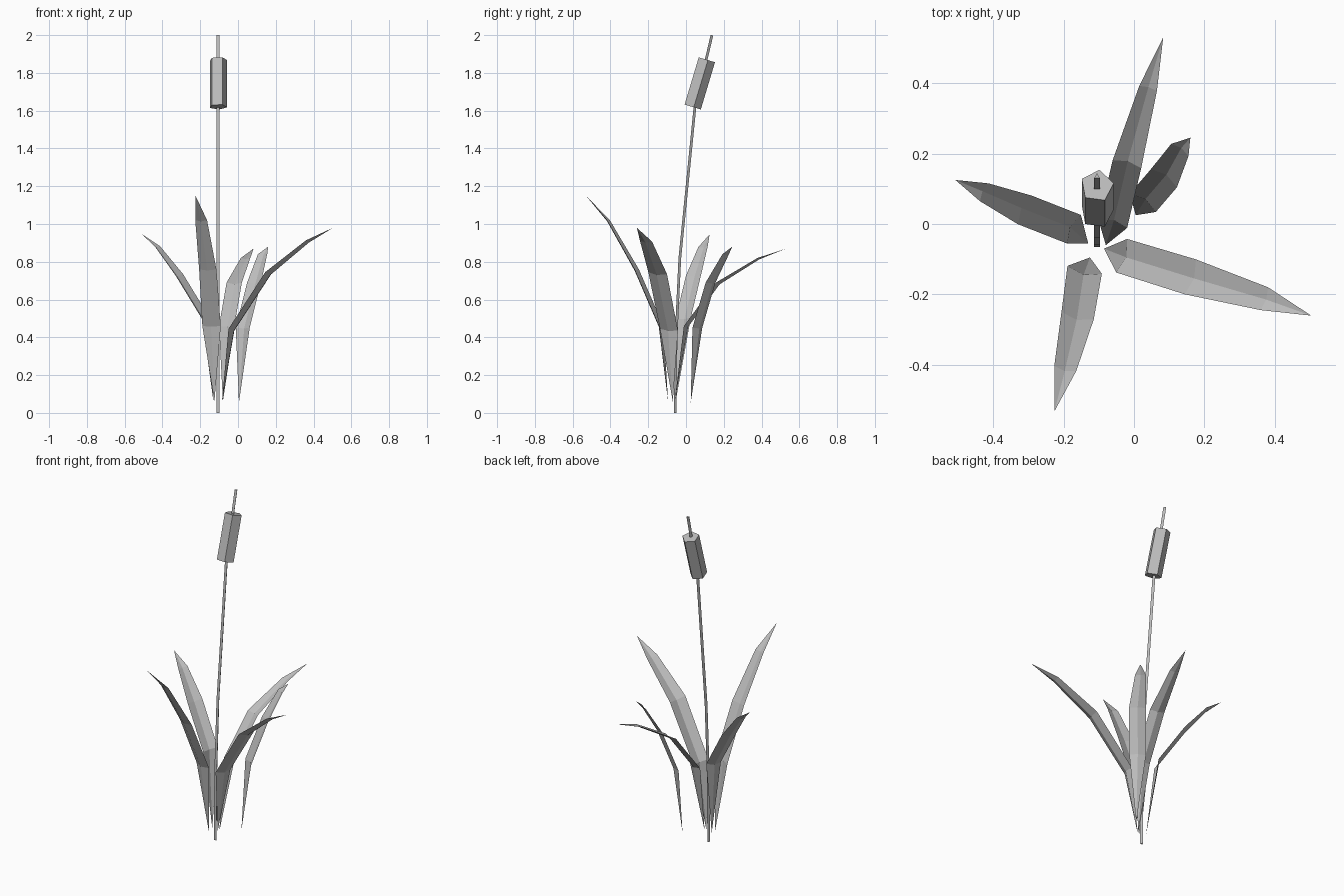
import bpy, bmesh, math
from mathutils import Vector

cube = bpy.data.objects.get("Cube")
if cube:
    bpy.data.objects.remove(cube, do_unlink=True)

grey = bpy.data.materials.new("plain grey")
grey.use_nodes = True
colour = (0.5, 0.5, 0.5, 1)
grey.diffuse_color = colour
grey.node_tree.nodes["Principled BSDF"].inputs["Base Color"].default_value = colour


def finish(name, bm, closed):
    """Turn a bmesh into a flat-shaded object."""
    if closed:
        bmesh.ops.recalc_face_normals(bm, faces=bm.faces)
    mesh = bpy.data.meshes.new(name)
    bm.to_mesh(mesh)
    bm.free()
    mesh.materials.append(grey)
    bpy.context.collection.objects.link(bpy.data.objects.new(name, mesh))


def tube(name, path, radius, sides, turn):
    """Sweep a regular polygon along a path that bends in the YZ plane."""
    bm = bmesh.new()
    rings = []
    points = [Vector(p) for p in path]
    for i, p in enumerate(points):
        along = (points[min(i + 1, len(points) - 1)] - points[max(i - 1, 0)]).normalized()
        side = Vector((1, 0, 0))
        back = along.cross(side)
        ring = []
        for k in range(sides):
            a = math.radians(turn) + math.tau * k / sides
            ring.append(bm.verts.new(p + radius * (side * math.cos(a) + back * math.sin(a))))
        rings.append(ring)
    for low, high in zip(rings, rings[1:]):
        for k in range(sides):
            n = (k + 1) % sides
            bm.faces.new((low[k], low[n], high[n], high[k]))
    bm.faces.new(rings[0])
    bm.faces.new(rings[-1])
    finish(name, bm, True)


def leaf(name, path, half_widths, roll=0):
    """Build a softly creased blade, pointed at both ends; roll lifts one edge."""
    bm = bmesh.new()
    points = [Vector(p) for p in path]
    reach = points[-1] - points[0]
    side = Vector((-reach.y, reach.x, 0)).normalized()
    side.z = roll
    rows = []
    for i, (p, w) in enumerate(zip(points, half_widths)):
        if w == 0:
            rows.append([bm.verts.new(p)] * 3)
            continue
        along = (points[i + 1] - points[i - 1]).normalized()
        outward = side.cross(along).normalized()
        if outward.z > 0:
            outward.negate()
        rows.append([bm.verts.new(p + side * w),
                     bm.verts.new(p + outward * w * 0.3),
                     bm.verts.new(p - side * w)])
    for low, high in zip(rows, rows[1:]):
        for k in range(2):
            corners = (low[k], low[k + 1], high[k + 1], high[k])
            bm.faces.new(list(dict.fromkeys(corners)))
    finish(name, bm, False)


# Stalk and seed head
X = -0.105
tube("stalk", [(X, -0.06, 0), (X, -0.055, 0.4), (X, -0.035, 0.82),
               (X, 0.045, 1.62), (X, 0.135, 2)], 0.0095, 3, 90)
tube("seed_head", [(X, 0.033, 1.62), (X, 0.108, 1.87)], 0.048, 5, 10)

# Leaves, each listed from base to tip
leaf("front_leaf",
     [(-0.125, -0.095, 0.06), (-0.14, -0.13, 0.46), (-0.16, -0.26, 0.76),
      (-0.195, -0.41, 1.02), (-0.225, -0.53, 1.15)],
     [0, 0.05, 0.047, 0.032, 0])
leaf("back_leaf",
     [(-0.08, -0.06, 0.06), (-0.06, 0, 0.46), (-0.02, 0.17, 0.69),
      (0.04, 0.385, 0.82), (0.083, 0.53, 0.87)],
     [0, 0.042, 0.042, 0.026, 0])
leaf("left_leaf",
     [(-0.085, -0.07, 0.06), (-0.035, -0.09, 0.44), (0.16, -0.15, 0.74),
      (0.37, -0.212, 0.91), (0.503, -0.26, 0.98)],
     [0, 0.05, 0.052, 0.034, 0], -0.1)
leaf("right_leaf",
     [(-0.13, -0.055, 0.06), (-0.17, -0.015, 0.5), (-0.31, 0.04, 0.73),
      (-0.425, 0.09, 0.88), (-0.507, 0.125, 0.945)],
     [0, 0.045, 0.045, 0.028, 0], -0.1)
leaf("small_back_leaf",
     [(0.005, 0.025, 0.055), (0.025, 0.06, 0.45), (0.085, 0.13, 0.69),
      (0.13, 0.21, 0.84), (0.16, 0.245, 0.88)],
     [0, 0.045, 0.045, 0.03, 0])
